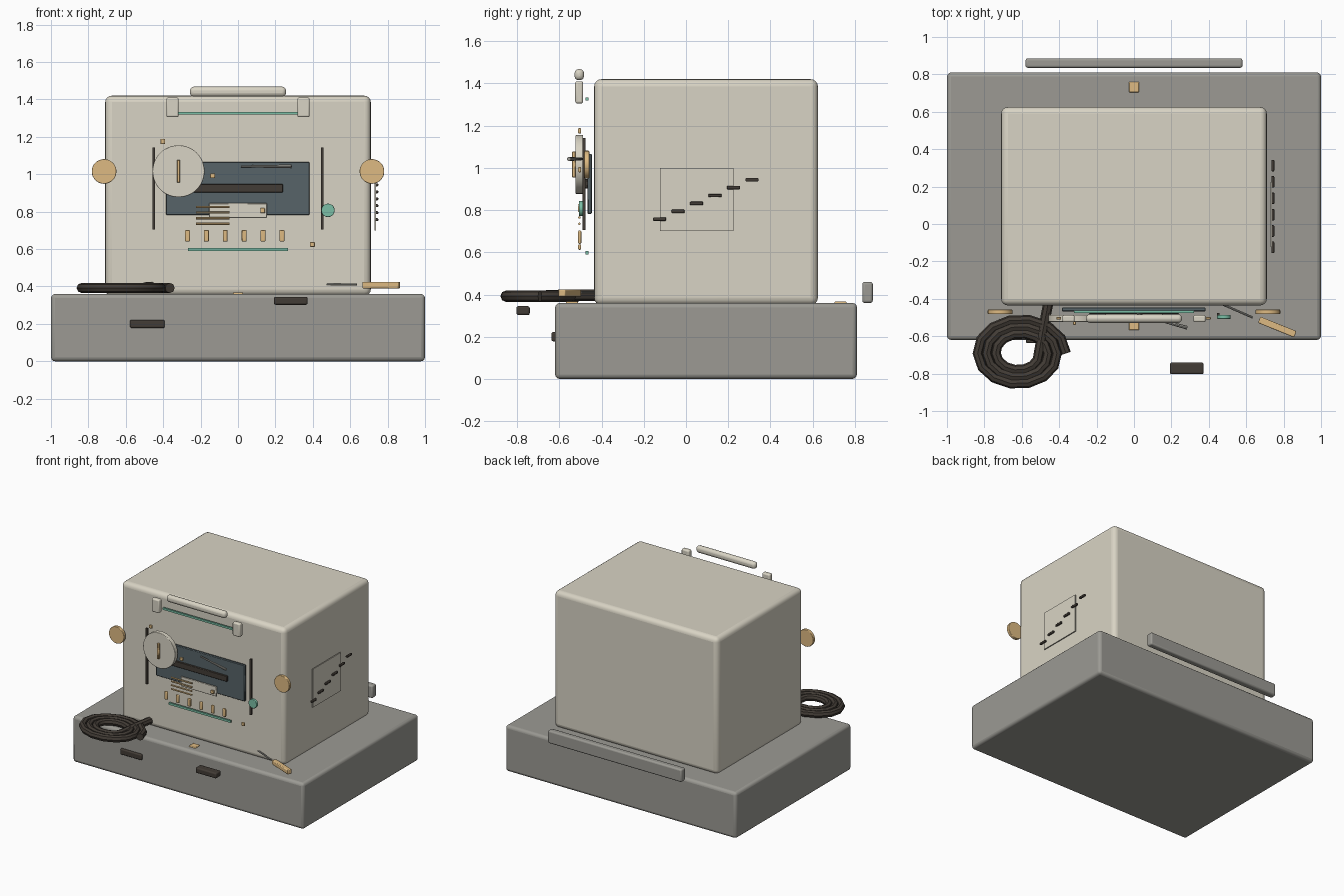
import bpy, math
from mathutils import Vector

if "Cube" in bpy.data.objects:
    bpy.data.objects.remove(bpy.data.objects["Cube"])


def srgb(r, g, b):
    f = lambda c: c / 12.92 if c <= 0.04045 else ((c + 0.055) / 1.055) ** 2.4
    return (f(r), f(g), f(b), 1.0)


def material(name, *rgb):
    m = bpy.data.materials.new(name)
    m.diffuse_color = srgb(*rgb)
    m.use_nodes = True
    m.node_tree.nodes["Principled BSDF"].inputs["Base Color"].default_value = m.diffuse_color
    return m


CREAM = material("cream enamel", 0.85, 0.83, 0.77)
GREY = material("stone grey", 0.61, 0.605, 0.58)
TAN = material("brass tan", 0.87, 0.73, 0.51)
DARK = material("dark rubber", 0.26, 0.235, 0.21)
TEAL = material("teal", 0.48, 0.75, 0.65)
SLATE = material("slate glass", 0.34, 0.39, 0.41)


def finish(ob, name, mat, bevel=0.0, segments=3):
    ob.name = name
    ob.data.materials.append(mat)
    if bevel:
        mod = ob.modifiers.new("rounded edges", 'BEVEL')
        mod.width = bevel
        mod.segments = segments
        mod.limit_method = 'ANGLE'
    bpy.ops.object.shade_smooth_by_angle(angle=math.radians(40))
    return ob


def box(name, mat, x, y, z, bevel=0.0, segments=3):
    """Box from (min, max) ranges on each axis."""
    bpy.ops.mesh.primitive_cube_add(size=1)
    ob = bpy.context.object
    ob.location = [(a + b) / 2 for a, b in (x, y, z)]
    ob.scale = [b - a for a, b in (x, y, z)]
    bpy.ops.object.transform_apply(location=False, rotation=False, scale=True)
    return finish(ob, name, mat, bevel, segments)


def rod(name, mat, p, q, r, r2=None, sides=12, bevel=0.0):
    """Cylinder or cone between two points."""
    p, q = Vector(p), Vector(q)
    bpy.ops.mesh.primitive_cone_add(vertices=sides, radius1=r,
                                    radius2=r if r2 is None else r2,
                                    depth=(q - p).length, location=(p + q) / 2)
    ob = bpy.context.object
    ob.rotation_euler = (q - p).to_track_quat('Z', 'Y').to_euler()
    return finish(ob, name, mat, bevel)


# Plinth, cabinet and rear rail
box("base", GREY, (-1, 1), (-0.62, 0.81), (0, 0.36), 0.022)
box("cabinet", CREAM, (-0.71, 0.71), (-0.435, 0.625), (0.35, 1.42), 0.035, 4)
box("rear_rail", GREY, (-0.58, 0.58), (0.835, 0.885), (0.36, 0.46), 0.012)

# Carrying handle
box("handle_bar", CREAM, (-0.257, 0.257), (-0.528, -0.483), (1.415, 1.468), 0.02)
for s in (-1, 1):
    x = s * 0.35
    box("handle_post", CREAM, (x - 0.033, x + 0.033), (-0.525, -0.487), (1.305, 1.41), 0.01)
    # Side knobs and vertical guide rods
    rod("side_knob", TAN, (s * 0.716, -0.482, 1.015), (s * 0.716, -0.458, 1.015),
        0.066, sides=32, bevel=0.004)
    x = s * 0.451
    box("guide_rod", DARK, (x - 0.007, x + 0.007), (-0.49, -0.476), (0.705, 1.142))

# Teal trim strips
box("upper_trim", TEAL, (-0.32, 0.32), (-0.477, -0.463), (1.319, 1.334))
box("lower_trim", TEAL, (-0.267, 0.267), (-0.477, -0.463), (0.589, 0.605))

# Display window with slot and label
box("window", SLATE, (-0.385, 0.383), (-0.467, -0.446), (0.782, 1.066), 0.004, 1)
box("slot", DARK, (-0.24, 0.24), (-0.48, -0.465), (0.903, 0.948), 0.003, 1)
box("label", CREAM, (-0.155, 0.155), (-0.487, -0.477), (0.767, 0.845), 0.003, 1)

# Dial with pointer
rod("dial", CREAM, (-0.318, -0.523, 1.016), (-0.318, -0.487, 1.016), 0.139, sides=48, bevel=0.004)
box("dial_pointer", TAN, (-0.326, -0.310), (-0.54, -0.522), (0.955, 1.077), 0.003, 1)

# Gauge needle
rod("needle", GREY, (0.016, -0.48, 1.042), (0.285, -0.555, 1.042), 0.005, 0.01, sides=8)

# Stacked contact rods
for i in range(4):
    z = 0.825 - i * 0.03
    rod("contact_rod", TAN, (-0.225, -0.505, z), (-0.045, -0.505, z), 0.006, sides=8)

# Row of key tabs
for i in range(6):
    x = -0.27 + i * 0.101
    box("key_tab", TAN, (x - 0.013, x + 0.013), (-0.511, -0.496), (0.64, 0.703), 0.005, 2)

# Small studs
for x, z in ((-0.402, 1.175), (-0.136, 0.992), (0.132, 0.806), (0.398, 0.625)):
    box("stud", TAN, (x - 0.013, x + 0.013), (-0.511, -0.497), (z - 0.013, z + 0.013), 0.004, 2)

# Teal button
rod("button", TEAL, (0.481, -0.508, 0.807), (0.481, -0.487, 0.807), 0.036, sides=20, bevel=0.004)

# Side panel with rising vents
box("side_panel", CREAM, (0.729, 0.737), (-0.123, 0.224), (0.70, 1.0))
for i in range(6):
    y, z = -0.125 + i * 0.0875, 0.757 + i * 0.0373
    box("vent", DARK, (0.734, 0.75), (y - 0.031, y + 0.031), (z - 0.008, z + 0.008), 0.004, 2)

# Blocks at the front and clips on the base top
box("front_plate", DARK, (-0.577, -0.392), (-0.637, -0.60), (0.178, 0.222), 0.008)
box("front_block", DARK, (0.192, 0.372), (-0.803, -0.74), (0.302, 0.345), 0.01)
for y in (-0.54, 0.732):
    box("base_clip", TAN, (-0.028, 0.028), (y - 0.028, y + 0.028), (0.352, 0.368), 0.005, 2)

# Screwdriver
rod("tool_shaft", GREY, (0.467, -0.427, 0.41), (0.635, -0.50, 0.41), 0.006, sides=8)
grip = box("tool_grip", TAN, (-0.104, 0.104), (-0.018, 0.018), (-0.017, 0.017), 0.005, 2)
grip.location = (0.766, -0.551, 0.407)
grip.rotation_euler.z = math.radians(-22)

# Coiled hose: straight tail from the cabinet, then a flat widening spiral
points = [(-0.458, -0.42, 0.397), (-0.487, -0.57, 0.397)]
steps = 42
for i in range(steps + 1):
    a = -2 * math.pi * i / 14
    r = 0.103 + 0.145 * i / steps
    points.append((-0.612 + r * math.cos(a), -0.692 + 0.77 * r * math.sin(a), 0.392))
curve = bpy.data.curves.new("hose", 'CURVE')
curve.dimensions = '3D'
curve.bevel_depth = 0.027
curve.bevel_resolution = 2
curve.use_fill_caps = True
spline = curve.splines.new('POLY')
spline.points.add(len(points) - 1)
for p, co in zip(spline.points, points):
    p.co = (*co, 1)
hose = bpy.data.objects.new("hose", curve)
bpy.context.collection.objects.link(hose)
bpy.ops.object.select_all(action='DESELECT')
hose.select_set(True)
bpy.context.view_layer.objects.active = hose
bpy.ops.object.convert(target='MESH')
finish(bpy.context.object, "hose", DARK)
